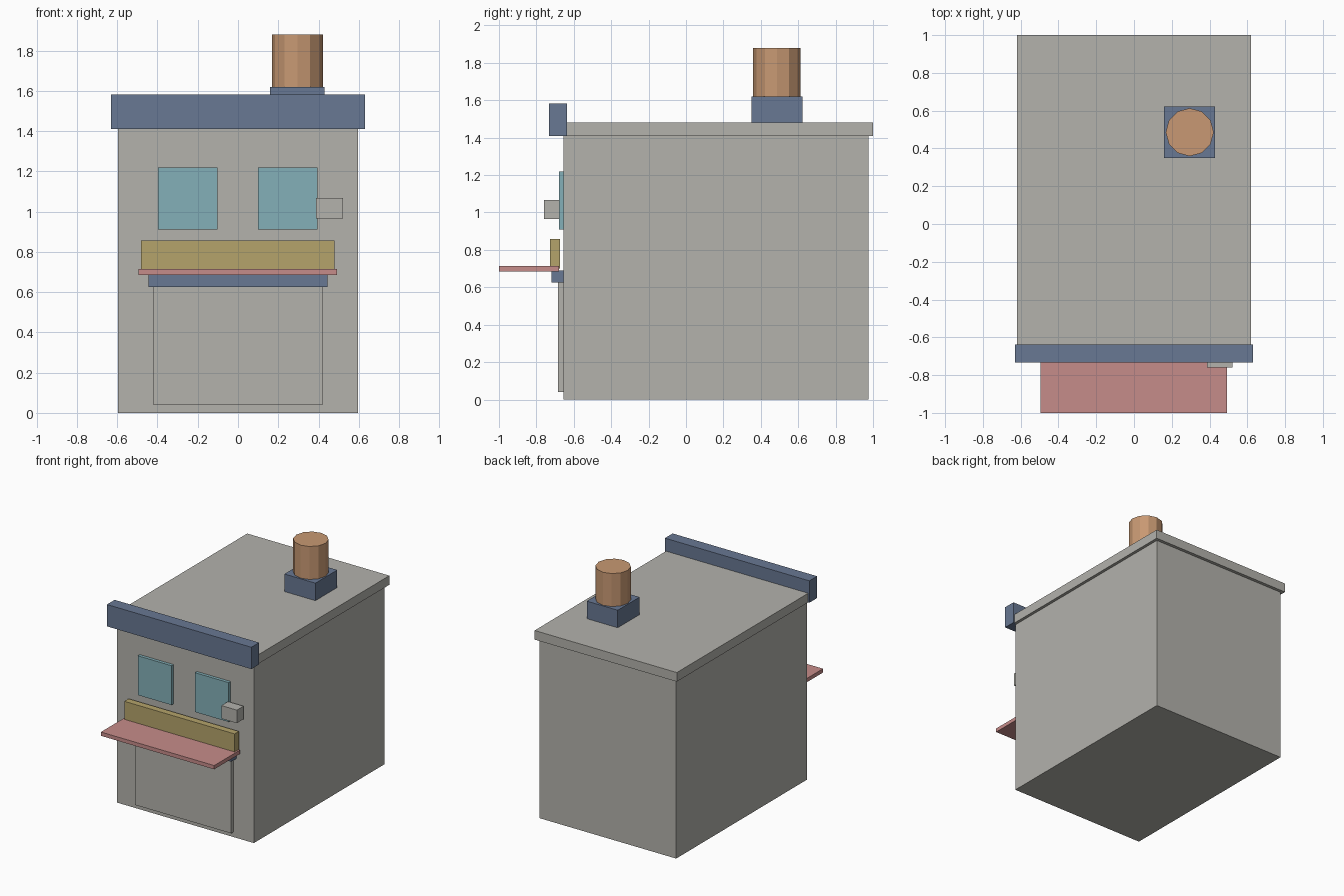
import bpy

if "Cube" in bpy.data.objects:
    bpy.data.objects.remove(bpy.data.objects["Cube"])


def material(name, r, g, b):
    # sRGB bytes to linear diffuse colour
    def lin(c):
        c /= 255
        return c / 12.92 if c <= 0.04045 else ((c + 0.055) / 1.055) ** 2.4
    m = bpy.data.materials.new(name)
    m.diffuse_color = (lin(r), lin(g), lin(b), 1)
    m.use_nodes = True
    m.node_tree.nodes["Principled BSDF"].inputs["Base Color"].default_value = m.diffuse_color
    return m


GREY = material("warm_grey", 179, 178, 172)
NAVY = material("slate_blue", 104, 120, 147)
TEAL = material("window_teal", 132, 176, 184)
GOLD = material("mustard", 181, 164, 107)
PINK = material("awning_pink", 198, 140, 138)
CLAY = material("clay_orange", 200, 153, 115)


def box(name, x, y, z, mat):
    # axis-aligned box from (min, max) pairs
    bpy.ops.mesh.primitive_cube_add(size=1, location=[sum(p) / 2 for p in (x, y, z)])
    o = bpy.context.object
    o.name = name
    o.scale = [p[1] - p[0] for p in (x, y, z)]
    bpy.ops.object.transform_apply(location=False, rotation=False, scale=True)
    o.data.materials.append(mat)
    return o


FRONT = -0.655  # front wall plane

# Building shell and roof
box("walls", (-0.597, 0.597), (FRONT, 0.975), (0, 1.41), GREY)
box("roof_slab", (-0.62, 0.62), (-0.64, 1.0), (1.41, 1.482), GREY)
box("front_parapet", (-0.63, 0.63), (-0.733, -0.637), (1.41, 1.582), NAVY)

# Chimney
box("chimney_base", (0.16, 0.43), (0.35, 0.622), (1.48, 1.62), NAVY)
bpy.ops.mesh.primitive_cylinder_add(vertices=12, radius=0.127, depth=0.26,
                                    location=(0.295, 0.486, 1.75))
pot = bpy.context.object
pot.name = "chimney_pot"
pot.data.materials.append(CLAY)

# Upper windows
for side, x0 in (("left", -0.398), ("right", 0.1)):
    box(side + "_window", (x0, x0 + 0.295), (-0.68, FRONT), (0.91, 1.22), TEAL)

# Wall unit beside the right window
box("wall_unit", (0.387, 0.522), (-0.76, -0.677), (0.965, 1.068), GREY)

# Shop front: sign board, awning, lintel, shutter
box("sign_board", (-0.482, 0.48), (-0.728, -0.675), (0.70, 0.857), GOLD)
box("awning", (-0.495, 0.493), (-1.0, -0.68), (0.685, 0.715), PINK)
box("lintel", (-0.445, 0.445), (-0.72, FRONT), (0.625, 0.69), NAVY)
box("shutter", (-0.42, 0.42), (-0.684, FRONT), (0.04, 0.626), GREY)
